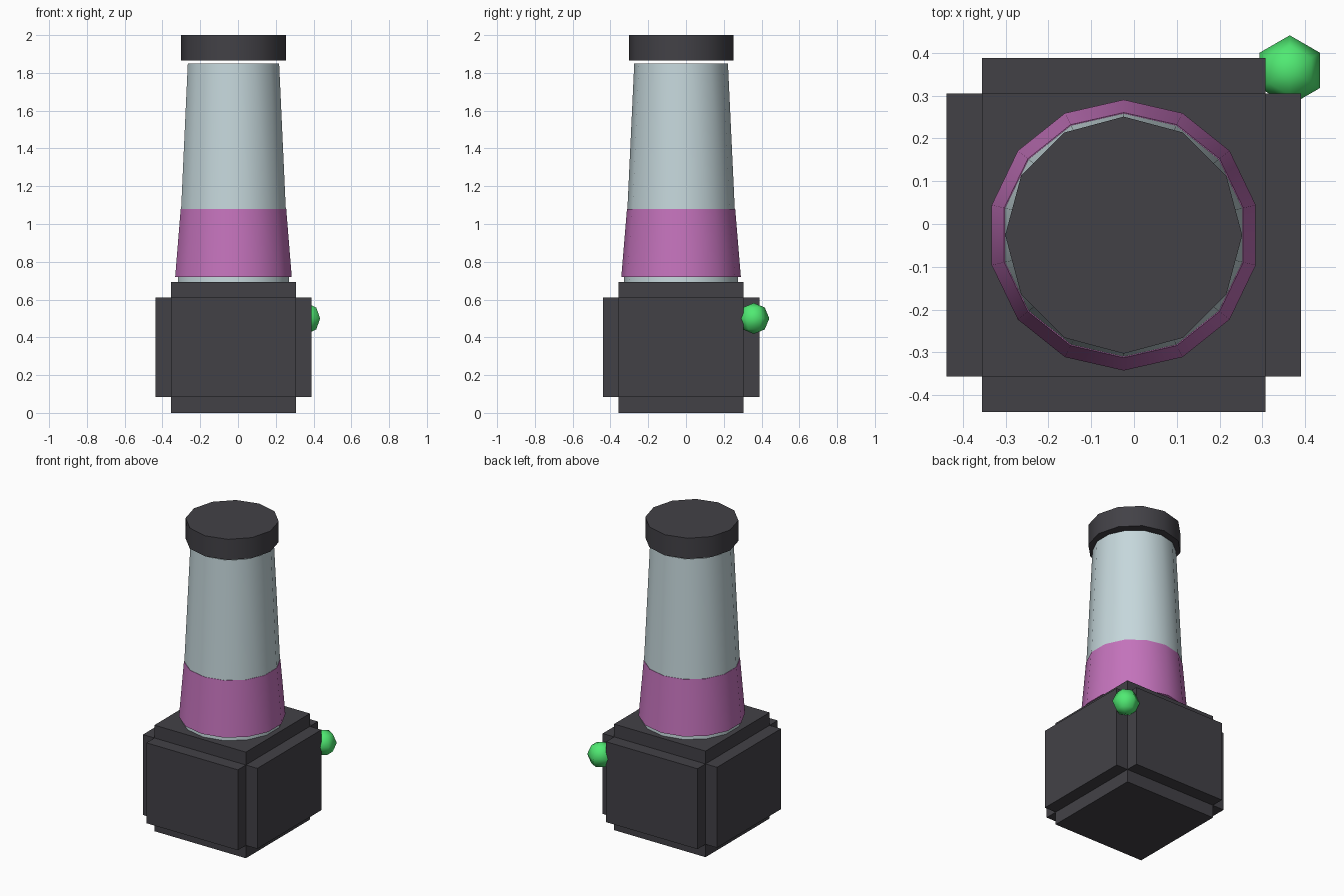
import bpy, bmesh
from math import sin, cos, pi, radians

if "Cube" in bpy.data.objects:
    bpy.data.objects.remove(bpy.data.objects["Cube"])

CX, CY = -0.024, -0.026          # axis shared by base, tower and cap


def material(name, rgb):
    m = bpy.data.materials.new(name)
    m.diffuse_color = (*rgb, 1)
    m.use_nodes = True
    m.node_tree.nodes["Principled BSDF"].inputs["Base Color"].default_value = m.diffuse_color
    return m


dark = material("dark_grey", (0.055, 0.053, 0.062))
pale = material("pale_blue", (0.56, 0.68, 0.71))
pink = material("pink", (0.55, 0.17, 0.50))
green = material("green", (0.08, 0.82, 0.17))


def finish(bm, name, mat, angle=None):
    bmesh.ops.recalc_face_normals(bm, faces=bm.faces[:])
    me = bpy.data.meshes.new(name)
    bm.to_mesh(me)
    bm.free()
    me.materials.append(mat)
    ob = bpy.data.objects.new(name, me)
    bpy.context.collection.objects.link(ob)
    if angle:
        bpy.ops.object.select_all(action='DESELECT')
        ob.select_set(True)
        bpy.context.view_layer.objects.active = ob
        bpy.ops.object.shade_smooth_by_angle(angle=radians(angle))
    return ob


def lathe(name, profile, sides, mat, x=CX, y=CY, angle=40):
    """Closed solid of revolution from (radius, z) points, first corner on +y."""
    bm = bmesh.new()
    rings = [[bm.verts.new((x + r * sin(2 * pi * i / sides),
                            y + r * cos(2 * pi * i / sides), z))
              for i in range(sides)] for r, z in profile]
    for a, b in zip(rings, rings[1:]):
        for i in range(sides):
            j = (i + 1) % sides
            bm.faces.new((a[i], a[j], b[j], b[i]))
    bm.faces.new(rings[0])
    bm.faces.new(rings[-1])
    bmesh.ops.remove_doubles(bm, verts=bm.verts[:], dist=0.0005)
    return finish(bm, name, mat, angle)


def box(name, size, centre, mat):
    bm = bmesh.new()
    bmesh.ops.create_cube(bm, size=1)
    for v in bm.verts:
        v.co = [c + s * p for c, s, p in zip(centre, size, v.co)]
    return finish(bm, name, mat)


# Stepped base: three crossed blocks, each longer along one axis
inner, outer = (0.662, 0.662, 0.526), (0.828, 0.828, 0.694)
for axis in range(3):
    size = list(inner)
    size[axis] = outer[axis]
    box("base_block_" + "xyz"[axis], size, (CX, CY, 0.347), dark)

# Tapered tower, coloured band and cap
lathe("tower", [(0.303, 0.68), (0.248, 1.85)], 14, pale)
lathe("tower_band", [(0.3165, 0.72), (0.2865, 1.08)], 14, pink)
lathe("cap", [(0.277, 1.865), (0.277, 2.0)], 12, dark)

# Round knob on the back right corner
R = 0.082
arc = [(max(R * sin(k * pi / 4), 1e-5), 0.5 - R * cos(k * pi / 4)) for k in range(5)]
lathe("knob", arc, 6, green, 0.364, 0.359, 80)
